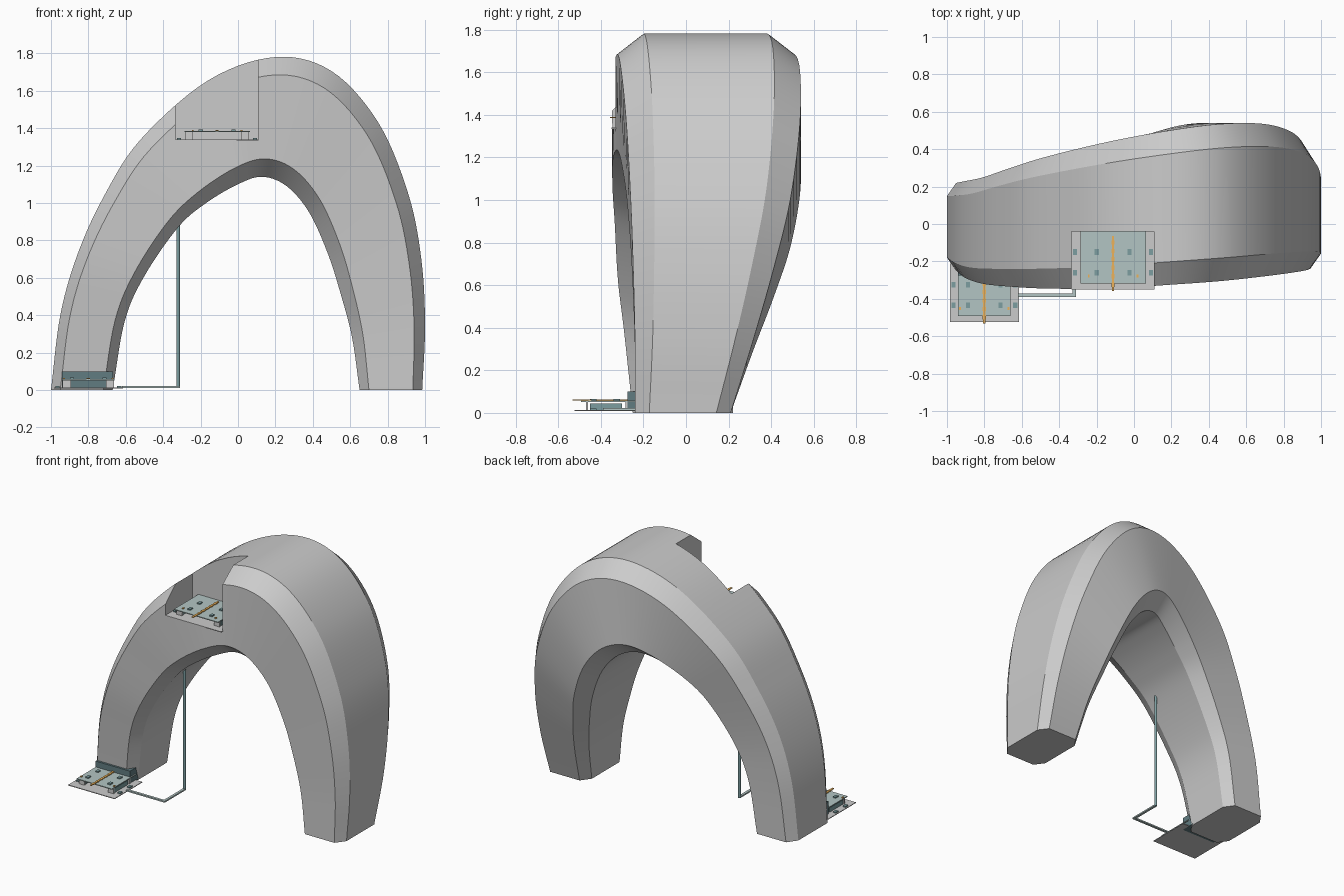
import bpy, bmesh, math
from mathutils import Vector

if "Cube" in bpy.data.objects:
    bpy.data.objects.remove(bpy.data.objects["Cube"])


def material(name, rgb):
    m = bpy.data.materials.new(name)
    m.diffuse_color = (*rgb, 1)
    m.use_nodes = True
    m.node_tree.nodes["Principled BSDF"].inputs["Base Color"].default_value = m.diffuse_color
    return m


teal = material("pale_teal", (0.45, 0.56, 0.55))
dark = material("dark_teal", (0.12, 0.2, 0.22))
mid = material("mid_teal", (0.2, 0.34, 0.35))
orange = material("orange", (0.85, 0.45, 0.1))


def box(name, x, y, z, mat=None):
    """Box from (min, max) pairs on each axis."""
    bm = bmesh.new()
    bmesh.ops.create_cube(bm, size=1)
    for v in bm.verts:
        v.co = [(a[0] + a[1]) / 2 + c * (a[1] - a[0]) for a, c in zip((x, y, z), v.co)]
    me = bpy.data.meshes.new(name)
    bm.to_mesh(me)
    bm.free()
    ob = bpy.data.objects.new(name, me)
    bpy.context.collection.objects.link(ob)
    if mat:
        me.materials.append(mat)
    return ob


def catmull(rows, steps):
    """Smoothly resample rows of numbers."""
    out = []
    n = len(rows)
    for i in range(n - 1):
        p1, p2 = rows[i], rows[i + 1]
        p0 = rows[i - 1] if i else [2 * a - b for a, b in zip(p1, p2)]
        p3 = rows[i + 2] if i + 2 < n else [2 * b - a for a, b in zip(p1, p2)]
        for k in range(steps):
            t = k / steps
            out.append([0.5 * (2 * b + (c - a) * t + (2 * a - 5 * b + 4 * c - d) * t * t
                               + (3 * b - a - 3 * c + d) * t ** 3)
                        for a, b, c, d in zip(p0, p1, p2, p3)])
    out.append(list(rows[-1]))
    return out


# Arch stations: outer x, outer z, inner x, inner z, front y, back y
stations = [
    (-1.0, 0, -.67, 0, -.25, .22),
    (-.95, .40, -.605, .37, -.29, .23),
    (-.86, .72, -.5, .61, -.32, .25),
    (-.72, 1.03, -.32, .87, -.335, .30),
    (-.52, 1.34, -.17, 1.0, -.345, .36),
    (-.16, 1.655, 0, 1.10, -.345, .44),
    (.2, 1.78, .13, 1.14, -.325, .50),
    (.5, 1.705, .26, 1.09, -.305, .535),
    (.75, 1.43, .38, .95, -.28, .535),
    (.91, 1.05, .48, .73, -.26, .49),
    (.98, .70, .55, .51, -.248, .41),
    (1.0, .35, .61, .28, -.24, .315),
    (.985, 0, .65, 0, -.24, .21),
]
# Octagonal section: (across from outer to inner, depth from front to back)
C = .15
octagon = [(0, C), (0, 1 - C), (C, 1), (1 - C, 1), (1, 1 - C), (1, C), (1 - C, 0), (C, 0)]

bm = bmesh.new()
rings = []
for ox, oz, ix, iz, yf, yb in catmull(stations, 7):
    rings.append([bm.verts.new((ox + (ix - ox) * u, yf + (yb - yf) * w, oz + (iz - oz) * u))
                  for u, w in octagon])
for a, b in zip(rings, rings[1:]):
    for j in range(8):
        k = (j + 1) % 8
        bm.faces.new((a[j], a[k], b[k], b[j]))
bm.faces.new(rings[0])
bm.faces.new(rings[-1])
bmesh.ops.recalc_face_normals(bm, faces=bm.faces)
me = bpy.data.meshes.new("arch")
bm.to_mesh(me)
bm.free()
arch = bpy.data.objects.new("arch", me)
bpy.context.collection.objects.link(arch)

# Notch in the front of the crown
cutter = box("notch_cutter", (-.333, .108), (-.6, -.04), (1.335, 2))
cutter.hide_render = True
mod = arch.modifiers.new("notch", "BOOLEAN")
mod.object = cutter
mod.operation = "DIFFERENCE"
mod.solver = "EXACT"
bpy.context.view_layer.objects.active = arch
arch.select_set(True)
bpy.ops.object.modifier_apply(modifier="notch")
bpy.data.objects.remove(cutter)
bpy.ops.object.shade_smooth_by_angle(angle=math.radians(25))
arch.select_set(False)


def platform(tag, cx, y0, y1, z, base_w, top_w, bolt_out):
    """Bolted platform: base plate, raised top plate, beams, bolts, chain."""
    box(tag + "_base_plate", (cx - base_w, cx + base_w), (y0, y1), (z, z + .005))
    box(tag + "_top_plate", (cx - top_w, cx + top_w), (y0 + .032, y1), (z + .044, z + .05), teal)
    for s in (-1, 1):
        e = cx + s * (top_w - .025)
        box(tag + "_beam", (e - .018, e + .018), (y0 + .075, y0 + .225), (z + .005, z + .036), mid)
        for yy in (y0 + .06, y0 + .245):
            box(tag + "_post", (e - .022, e + .022), (yy - .005, yy + .005), (z + .005, z + .044))
        for yy in (y0 + .09, y0 + .2):
            for off, zz in ((bolt_out, z + .005), (.087, z + .05)):
                bx = cx + s * off
                box(tag + "_bolt", (bx - .011, bx + .011), (yy - .015, yy + .015), (zz, zz + .008), mid)
        px = cx + s * .13
        box(tag + "_pin", (px - .005, px + .005), (y0 + .065, y0 + .08), (z + .05, z + .056), orange)
    # Chain along the middle
    for i in range(13):
        yy = y0 + i * .0225
        w = .009 if i % 2 else .006
        box(tag + "_chain_link", (cx - w, cx + w), (yy - .008, yy + .015), (z + .05, z + .056), orange)


platform("upper", -.112, -.35, -.04, 1.335, .222, .175, .203)
platform("lower", -.8, -.525, -.21, .008, .185, .14, .165)

# Dark block let into the left foot
box("foot_block", (-.942, -.668), (-.275, -.17), (.008, .1), dark)

# Ground conduit and upright pole to the arch underside
box("conduit_across", (-.62, -.311), (-.389, -.371), (.012, .022), teal)
box("conduit_back", (-.329, -.311), (-.389, -.15), (.012, .022), teal)
bpy.ops.mesh.primitive_cylinder_add(vertices=12, radius=.01, depth=.87, location=(-.32, -.15, .447))
pole = bpy.context.object
pole.name = "upright_pole"
pole.data.materials.append(mid)
bpy.ops.object.shade_smooth_by_angle(angle=math.radians(40))
